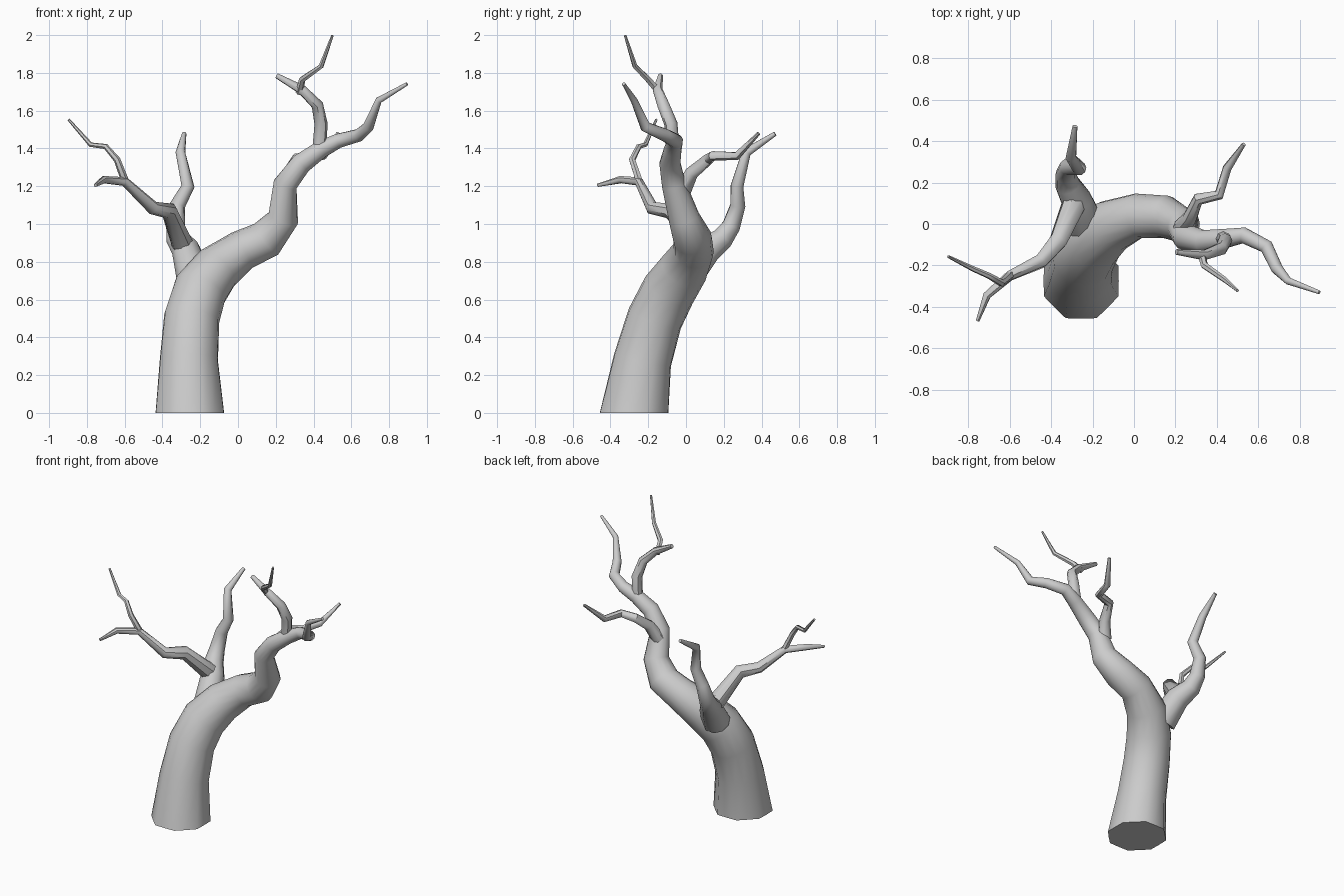
import bpy, bmesh, math
from mathutils import Vector


def limb(name, path, sides=8, start_dir=None, lobes=0.0):
    """Sweep a tapering ring along (x, y, z, radius) points and cap both ends."""
    pts = [Vector(p[:3]) for p in path]
    n = len(pts)
    bm = bmesh.new()
    rings = []
    ref = Vector((1, 0, 0))
    if start_dir is None and abs((pts[1] - pts[0]).normalized().x) > 0.9:
        ref = Vector((0, 1, 0))
    for i, p in enumerate(pts):
        before = (p - pts[i - 1]).normalized() if i else Vector()
        after = (pts[i + 1] - p).normalized() if i < n - 1 else Vector()
        t = (before + after).normalized()
        if i == 0 and start_dir:
            t = Vector(start_dir)
        # carry the ring frame along without twist
        u = (ref - t * ref.dot(t)).normalized()
        v = t.cross(u)
        ref = u
        flute = lobes * max(0.0, 1 - i / 4)
        ring = []
        for k in range(sides):
            a = 2 * math.pi * k / sides
            r = path[i][3] * (1 + flute * (1 if k % 2 else -1))
            ring.append(bm.verts.new(p + (u * math.cos(a) + v * math.sin(a)) * r))
        rings.append(ring)
    for a, b in zip(rings, rings[1:]):
        for k in range(sides):
            j = (k + 1) % sides
            bm.faces.new((a[k], a[j], b[j], b[k]))
    bm.faces.new(rings[0][::-1])
    bm.faces.new(rings[-1])
    bmesh.ops.recalc_face_normals(bm, faces=bm.faces)
    me = bpy.data.meshes.new(name)
    bm.to_mesh(me)
    bm.free()
    me.shade_smooth()
    me.set_sharp_from_angle(angle=math.radians(45))
    ob = bpy.data.objects.new(name, me)
    bpy.context.collection.objects.link(ob)
    return ob


# Trunk running on into the long right branch
limb("trunk", [
    (-0.255, -0.275, 0.0, 0.188), (-0.26, -0.23, 0.28, 0.158),
    (-0.245, -0.165, 0.5, 0.15), (-0.20, -0.09, 0.65, 0.145),
    (-0.11, -0.01, 0.765, 0.13), (0.02, 0.04, 0.86, 0.108),
    (0.15, 0.035, 0.92, 0.103), (0.24, -0.01, 1.03, 0.083),
    (0.25, -0.065, 1.21, 0.064), (0.335, -0.085, 1.32, 0.056),
    (0.44, -0.07, 1.395, 0.047), (0.53, -0.055, 1.44, 0.039),
    (0.64, -0.11, 1.47, 0.034), (0.69, -0.215, 1.515, 0.029),
    (0.745, -0.275, 1.655, 0.018), (0.895, -0.33, 1.742, 0.009),
], sides=16, start_dir=(0, 0, 1), lobes=0.035)

# Upper branch with its twig
limb("upper_branch", [
    (0.43, -0.07, 1.40, 0.036), (0.44, -0.08, 1.53, 0.035),
    (0.42, -0.12, 1.63, 0.032), (0.34, -0.15, 1.71, 0.026),
    (0.205, -0.135, 1.785, 0.014)])
limb("upper_twig", [
    (0.325, -0.14, 1.695, 0.020), (0.34, -0.20, 1.765, 0.018),
    (0.44, -0.27, 1.835, 0.014), (0.50, -0.322, 1.998, 0.007)], sides=6)

# Branch reaching to the back right
limb("back_branch", [
    (0.23, -0.02, 1.17, 0.045), (0.27, 0.03, 1.27, 0.036),
    (0.31, 0.12, 1.345, 0.030), (0.41, 0.14, 1.36, 0.026),
    (0.45, 0.27, 1.36, 0.022), (0.53, 0.385, 1.48, 0.010)])

# Left limb rising behind the trunk
limb("left_limb", [
    (-0.235, 0.0, 0.72, 0.092), (-0.275, 0.11, 0.86, 0.077),
    (-0.32, 0.19, 0.92, 0.062), (-0.33, 0.24, 0.99, 0.050),
    (-0.32, 0.275, 1.10, 0.041), (-0.265, 0.27, 1.20, 0.035),
    (-0.305, 0.32, 1.38, 0.026), (-0.285, 0.472, 1.478, 0.012)], sides=10)

# Front left branch and its fork
limb("left_branch", [
    (-0.28, 0.12, 0.86, 0.062), (-0.365, -0.08, 1.07, 0.045),
    (-0.45, -0.18, 1.085, 0.036), (-0.60, -0.25, 1.225, 0.025),
    (-0.71, -0.345, 1.235, 0.020), (-0.755, -0.468, 1.205, 0.009)])
limb("left_twig", [
    (-0.595, -0.245, 1.22, 0.021), (-0.64, -0.285, 1.34, 0.018),
    (-0.70, -0.25, 1.41, 0.015), (-0.78, -0.215, 1.42, 0.013),
    (-0.897, -0.157, 1.553, 0.007)], sides=6)

# Short twig on the front of the right branch
limb("front_twig", [
    (0.33, -0.09, 1.32, 0.020), (0.43, -0.09, 1.37, 0.018)], sides=6)
